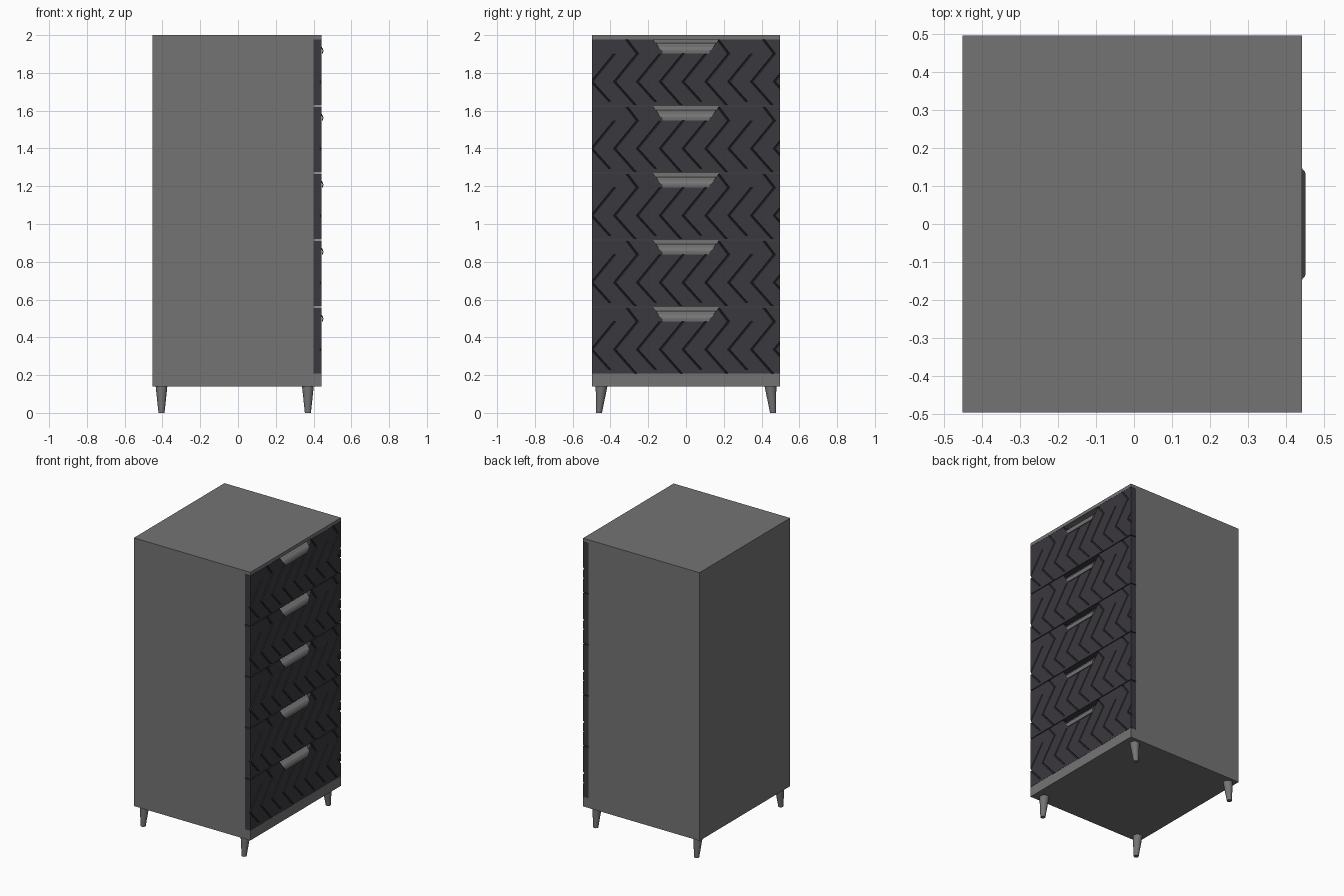
import bpy, bmesh, math

if "Cube" in bpy.data.objects:
    bpy.data.objects.remove(bpy.data.objects["Cube"])

DEPTH_BACK, BODY_FRONT, FACE = -0.452, 0.40, 0.443
HALF_Y = 0.497
DRAWER_H, PITCH, TOP_Z = 0.349, 0.3545, 1.976


def material(name, r, g, b):
    m = bpy.data.materials.new(name)
    m.diffuse_color = (r, g, b, 1)
    m.use_nodes = True
    m.node_tree.nodes["Principled BSDF"].inputs["Base Color"].default_value = m.diffuse_color
    return m


dark = material("dark_front", 0.042, 0.040, 0.048)
grey = material("mid_grey", 0.175, 0.175, 0.175)


def finish(bm, name, mat=None):
    bmesh.ops.recalc_face_normals(bm, faces=bm.faces)
    me = bpy.data.meshes.new(name)
    bm.to_mesh(me)
    bm.free()
    if mat:
        me.materials.append(mat)
    ob = bpy.data.objects.new(name, me)
    bpy.context.collection.objects.link(ob)
    return ob


def prism(bm, ring_a, ring_b):
    """Closed solid between two matching rings of points."""
    a = [bm.verts.new(p) for p in ring_a]
    b = [bm.verts.new(p) for p in ring_b]
    n = len(a)
    for i in range(n):
        j = (i + 1) % n
        bm.faces.new((a[i], a[j], b[j], b[i]))
    bm.faces.new(a[::-1])
    bm.faces.new(b)


# Carcass: side profile with top and plinth lips
prof = [(DEPTH_BACK, 0.139), (FACE, 0.139), (FACE, 0.208), (BODY_FRONT, 0.208),
        (BODY_FRONT, 1.977), (FACE, 1.977), (FACE, 2.0), (DEPTH_BACK, 2.0)]
bm = bmesh.new()
prism(bm, [(x, -HALF_Y, z) for x, z in prof], [(x, HALF_Y, z) for x, z in prof])
finish(bm, "cabinet_body", grey)


# Half width of the handle opening at distance d below the drawer top
def half(d):
    return 0.173 - d / 0.07 * 0.05


# Drawer front: outline with trapezoid notch, z = 0 at its top edge
outline = [(-HALF_Y, -DRAWER_H), (HALF_Y, -DRAWER_H), (HALF_Y, 0), (half(0), 0),
           (half(0.07), -0.07), (-half(0.07), -0.07), (-half(0), 0), (-HALF_Y, 0)]
bm = bmesh.new()
prism(bm, [(BODY_FRONT, y, z) for y, z in outline], [(FACE, y, z) for y, z in outline])
front = finish(bm, "drawer_front_1", dark)

# V-shaped chevron grooves: alternating long and short zigzags
bm = bmesh.new()


def ribbon(path, x, w):
    return [(x, y - w, z) for y, z in path] + [(x, y + w, z) for y, z in path[::-1]]


for k in range(-1, 8):
    y = -0.378 + k * 0.1208
    path = [(y + 0.121, -0.075), (y, -0.223)]
    if k % 2 == 0:
        path = [(y + 0.06, 0.005)] + path + [(y + 0.117, -0.355)]
    else:
        path += [(y + 0.095, -0.328)]
    prism(bm, ribbon(path, FACE - 0.009, 0.001), ribbon(path, FACE + 0.001, 0.0075))
cutter = finish(bm, "groove_cutter")
cutter.hide_render = True
mod = front.modifiers.new("grooves", 'BOOLEAN')
mod.operation, mod.solver, mod.object = 'DIFFERENCE', 'EXACT', cutter
bpy.context.view_layer.objects.active = front
front.select_set(True)
bpy.ops.object.modifier_apply(modifier="grooves")
bpy.data.objects.remove(cutter)

# Handle: thin bent lip following the notch taper
lip = [(0.415, 0.018), (0.430, 0.029), (0.443, 0.038), (0.450, 0.050), (0.452, 0.058),
       (0.450, 0.073), (0.444, 0.073), (0.447, 0.058), (0.440, 0.044), (0.427, 0.034),
       (0.412, 0.022)]
bm = bmesh.new()
prism(bm, [(x, -half(d), -d) for x, d in lip], [(x, half(d), -d) for x, d in lip])
handle = finish(bm, "handle_1", grey)

# Five drawers
front.location.z = handle.location.z = TOP_Z
for i in range(1, 5):
    for src, name in ((front, "drawer_front"), (handle, "handle")):
        ob = bpy.data.objects.new(f"{name}_{i + 1}", src.data)
        ob.location.z = TOP_Z - i * PITCH
        bpy.context.collection.objects.link(ob)

# Tapered legs, slightly splayed outwards in y
for sx, x in (("back", -0.405), ("front", 0.370)):
    for sy, s in (("left", -1), ("right", 1)):
        bm = bmesh.new()
        rings = []
        for yc, z, r in ((0.461, 0.0, 0.016), (0.447, 0.141, 0.031)):
            rings.append([(x + r * math.cos(t), s * yc + r * math.sin(t), z)
                          for t in [2 * math.pi * n / 24 for n in range(24)]])
        prism(bm, *rings)
        leg = finish(bm, f"{sx}_{sy}_leg", grey)
        bpy.ops.object.select_all(action='DESELECT')
        leg.select_set(True)
        bpy.context.view_layer.objects.active = leg
        bpy.ops.object.shade_smooth_by_angle(angle=math.radians(35))
